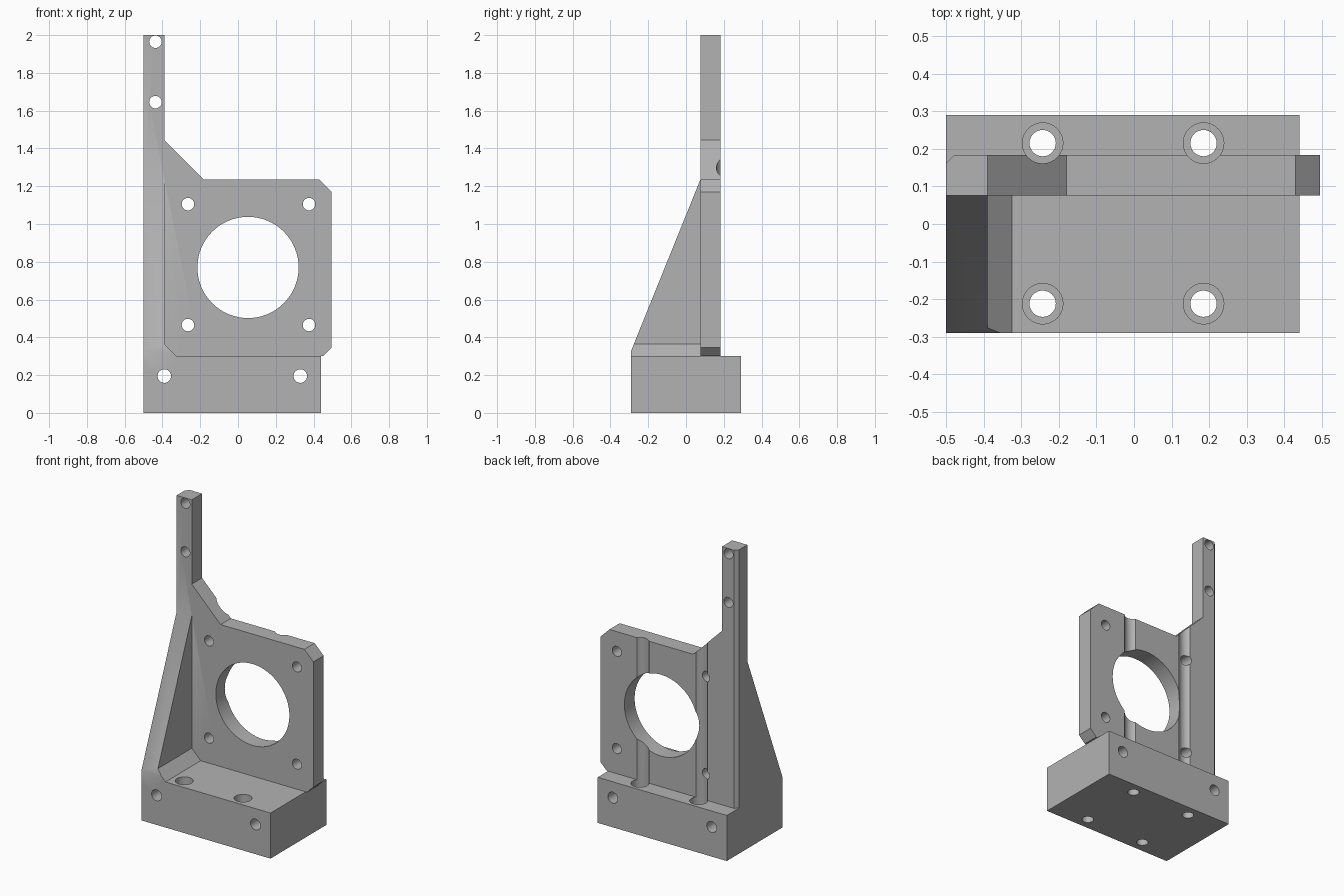
import bpy, bmesh
from math import sin, cos, pi, radians

cube = bpy.data.objects.get("Cube")
if cube:
    bpy.data.objects.remove(cube, do_unlink=True)

# Plain grey material
grey = bpy.data.materials.new("machined grey")
grey.use_nodes = True
colour = (0.45, 0.45, 0.45, 1)
grey.diffuse_color = colour
grey.node_tree.nodes["Principled BSDF"].inputs["Base Color"].default_value = colour

PLACE = {
    "x": lambda u, v, t: (t, u, v),
    "y": lambda u, v, t: (u, t, v),
    "z": lambda u, v, t: (u, v, t),
}


def prism(name, outline, axis, lo, hi):
    """Extrude a flat outline along an axis from lo to hi."""
    bm = bmesh.new()
    rings = [[bm.verts.new(PLACE[axis](u, v, t)) for u, v in outline] for t in (lo, hi)]
    bm.faces.new(rings[0])
    bm.faces.new(rings[1][::-1])
    n = len(outline)
    for i in range(n):
        j = (i + 1) % n
        bm.faces.new((rings[0][i], rings[1][i], rings[1][j], rings[0][j]))
    bmesh.ops.recalc_face_normals(bm, faces=bm.faces)
    mesh = bpy.data.meshes.new(name)
    bm.to_mesh(mesh)
    bm.free()
    mesh.materials.append(grey)
    obj = bpy.data.objects.new(name, mesh)
    bpy.context.collection.objects.link(obj)
    return obj


def combine(target, other, operation):
    """Apply an exact boolean and discard the helper."""
    mod = target.modifiers.new("boolean", "BOOLEAN")
    mod.operation, mod.solver, mod.object = operation, "EXACT", other
    bpy.context.view_layer.objects.active = target
    bpy.ops.object.modifier_apply(modifier=mod.name)
    bpy.data.objects.remove(other, do_unlink=True)


def drill(target, u, v, radius, axis, lo, hi, sides=32):
    ring = [(u + radius * cos(2 * pi * i / sides), v + radius * sin(2 * pi * i / sides))
            for i in range(sides)]
    combine(target, prism("drill", ring, axis, lo, hi), "DIFFERENCE")


# Base block
bracket = prism("mounting_bracket",
                [(-0.5, -0.29), (0.44, -0.29), (0.44, 0.29), (-0.5, 0.29)], "z", 0, 0.3)

# Upright face plate with tall post
plate = prism("face_plate", [
    (-0.5, 0.2), (0.4, 0.2), (0.4, 0.3), (0.45, 0.3), (0.495, 0.345), (0.495, 1.17),
    (0.43, 1.235), (-0.18, 1.235), (-0.39, 1.445), (-0.39, 2), (-0.5, 2)], "y", 0.076, 0.183)
chamfer = prism("post_chamfer", [(-0.53, 0.131), (-0.448, 0.213), (-0.53, 0.213)], "z", 0.3, 2.1)
combine(plate, chamfer, "DIFFERENCE")

# Sloping side gusset with a chamfered foot
gusset = prism("side_gusset", [
    (-0.5, 0.2), (-0.325, 0.2), (-0.325, 0.3), (-0.39, 0.365), (-0.39, 1.4), (-0.5, 1.4)],
    "y", -0.4, 0.2)
slope = prism("gusset_slope", [
    (-0.29, 0.25), (-0.29, 0.33), (0.076, 1.235), (0.1, 1.235), (0.1, 0.25)], "x", -0.6, -0.2)
combine(gusset, slope, "INTERSECT")

combine(bracket, plate, "UNION")
combine(bracket, gusset, "UNION")

# Large bore and its four surrounding screw holes
drill(bracket, 0.053, 0.77, 0.268, "y", 0, 0.25, 64)
for x in (-0.265, 0.376):
    for z in (0.465, 1.105):
        drill(bracket, x, z, 0.033, "y", 0, 0.25)

# Post holes
for z in (1.645, 1.965):
    drill(bracket, -0.437, z, 0.033, "y", 0, 0.25)

# Cross holes through the base
for x in (-0.39, 0.33):
    drill(bracket, x, 0.195, 0.036, "y", -0.4, 0.4)

# Counterbored base holes; the rear pair also groove the plate
for x in (-0.243, 0.185):
    for y in (-0.212, 0.215):
        drill(bracket, x, y, 0.035, "z", -0.1, 0.25)
        drill(bracket, x, y, 0.054, "z", 0.2, 1.8)

# Merge coplanar faces and shade the bores smoothly
bm = bmesh.new()
bm.from_mesh(bracket.data)
bmesh.ops.remove_doubles(bm, verts=bm.verts, dist=0.0001)
bmesh.ops.dissolve_limit(bm, angle_limit=radians(0.5), verts=bm.verts, edges=bm.edges)
bm.to_mesh(bracket.data)
bm.free()
bpy.ops.object.select_all(action="DESELECT")
bracket.select_set(True)
bpy.context.view_layer.objects.active = bracket
bpy.ops.object.shade_smooth_by_angle(angle=radians(30))
